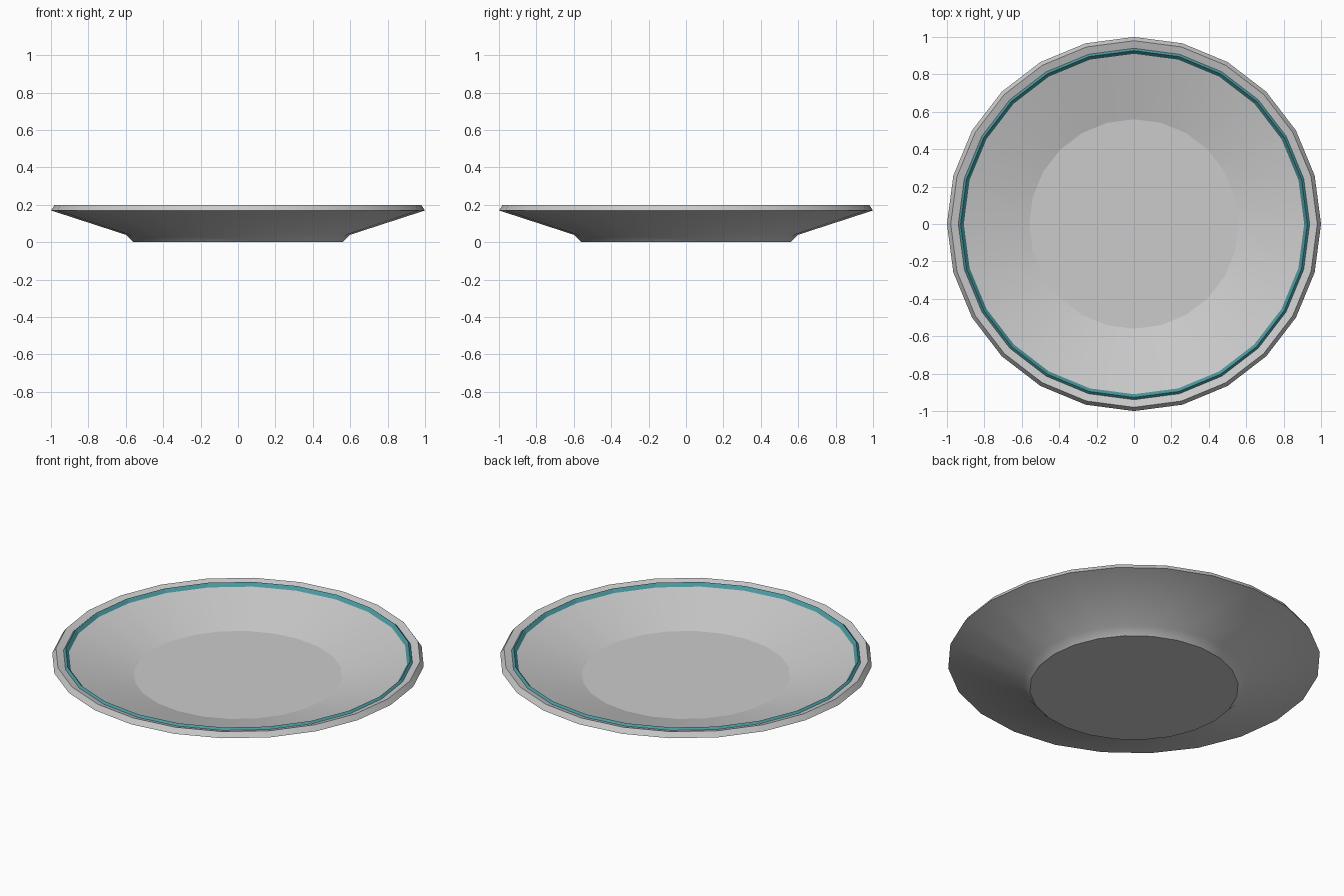
import bpy, bmesh, math

if "Cube" in bpy.data.objects:
    bpy.data.objects.remove(bpy.data.objects["Cube"])

SIDES = 24


def lathe(name, profile, closed=False, smooth=True):
    """Spin (radius, z) points around z; open profiles get flat caps."""
    bm = bmesh.new()
    rings = []
    for r, z in profile:
        rings.append([bm.verts.new((r * math.cos(2 * math.pi * i / SIDES),
                                    r * math.sin(2 * math.pi * i / SIDES), z))
                      for i in range(SIDES)])
    pairs = list(zip(rings, rings[1:]))
    if closed:
        pairs.append((rings[-1], rings[0]))
    for a, b in pairs:
        for i in range(SIDES):
            j = (i + 1) % SIDES
            bm.faces.new((a[i], a[j], b[j], b[i])).smooth = smooth
    if not closed:
        bm.faces.new(rings[0][::-1])
        bm.faces.new(rings[-1])
    bmesh.ops.recalc_face_normals(bm, faces=bm.faces)
    for e in bm.edges:
        e.smooth = e.calc_face_angle(0) < math.radians(30)
    mesh = bpy.data.meshes.new(name)
    bm.to_mesh(mesh)
    bm.free()
    obj = bpy.data.objects.new(name, mesh)
    bpy.context.collection.objects.link(obj)
    return obj


# Plate: foot, underside, bevelled rim, inner slope, flat floor
lathe("plate", [(0.56, 0.0), (0.60, 0.04), (1.0, 0.17),
                (0.98, 0.20), (0.56, 0.08)])

# Teal band: ridged ring just inside the rim
band = lathe("rim_band", [(0.945, 0.183), (0.927, 0.20),
                          (0.910, 0.180), (0.927, 0.165)],
             closed=True, smooth=False)
teal = bpy.data.materials.new("teal")
teal.diffuse_color = (0.07, 0.32, 0.35, 1)
teal.use_nodes = True
teal.node_tree.nodes["Principled BSDF"].inputs["Base Color"].default_value = teal.diffuse_color
band.data.materials.append(teal)
